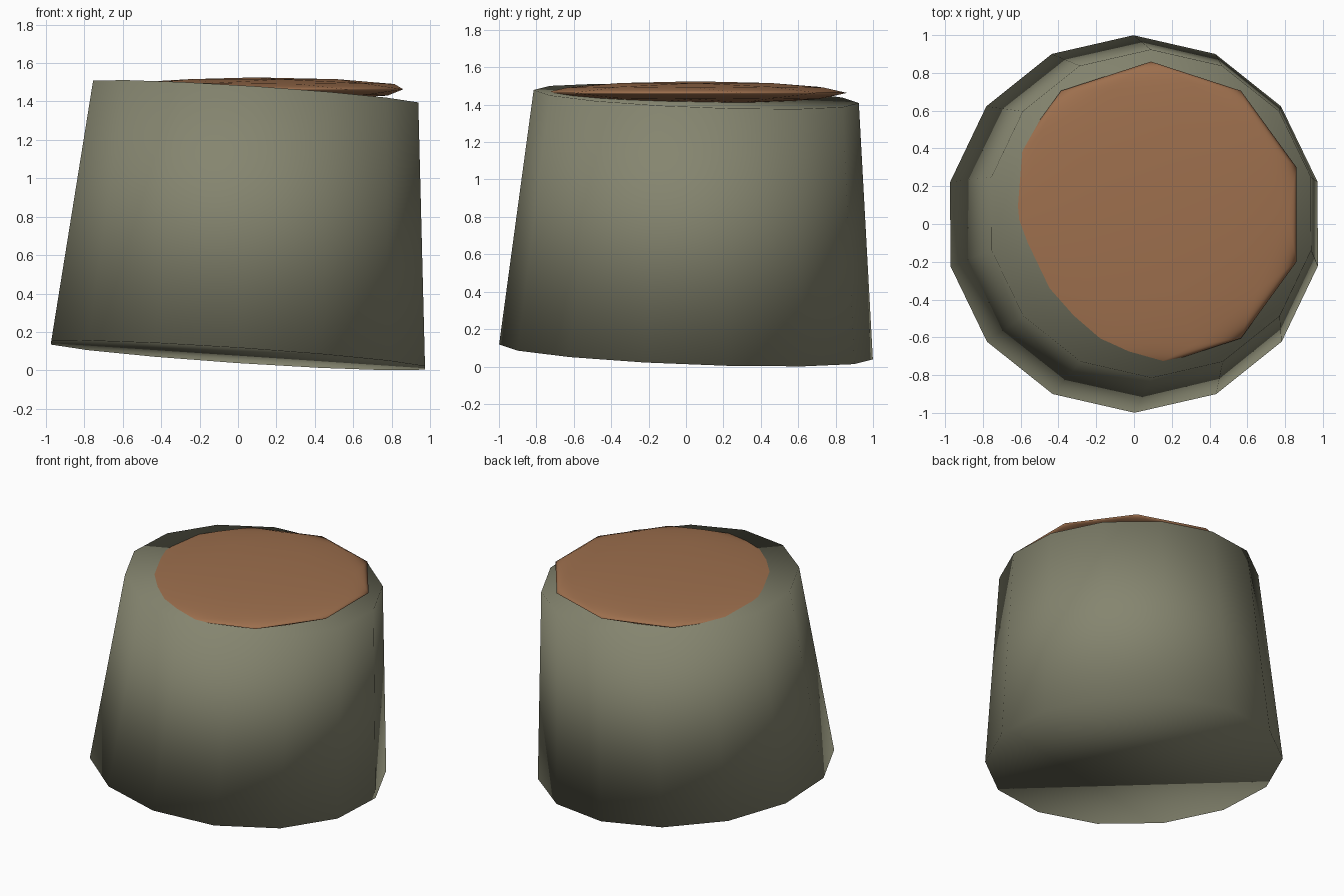
import bpy
from mathutils import Euler, Vector

if "Cube" in bpy.data.objects:
    bpy.data.objects.remove(bpy.data.objects["Cube"])


def material(name, colour):
    mat = bpy.data.materials.new(name)
    mat.diffuse_color = (*colour, 1)
    mat.use_nodes = True
    mat.node_tree.nodes["Principled BSDF"].inputs["Base Color"].default_value = mat.diffuse_color
    return mat


def finish(name, mat):
    obj = bpy.context.object
    obj.name = name
    obj.data.materials.append(mat)
    bpy.ops.object.shade_smooth()
    return obj


bark = material("grey_green_bark", (0.235, 0.235, 0.16))
wood = material("brown_cut_wood", (0.34, 0.16, 0.075))

# Leaning 14-sided tapered trunk, smooth all over with flat caps
DEPTH = 1.37
tilt = Euler((-0.04, 0.067, 0))
axis = tilt.to_matrix() @ Vector((0, 0, 1))
base = Vector((0, 0, 0.078))
bpy.ops.mesh.primitive_cone_add(vertices=14, radius1=1.0, radius2=0.87, depth=DEPTH,
                                location=base + axis * DEPTH / 2, rotation=tilt)
finish("stump_trunk", bark)

# Level flattened dome of cut wood, partly sunk into the sloping top
bpy.ops.mesh.primitive_ico_sphere_add(subdivisions=2, radius=1.0,
                                      location=(0.09, 0.05, 1.463))
top = finish("cut_top", wood)
top.scale = (0.81, 0.81, 0.062)
